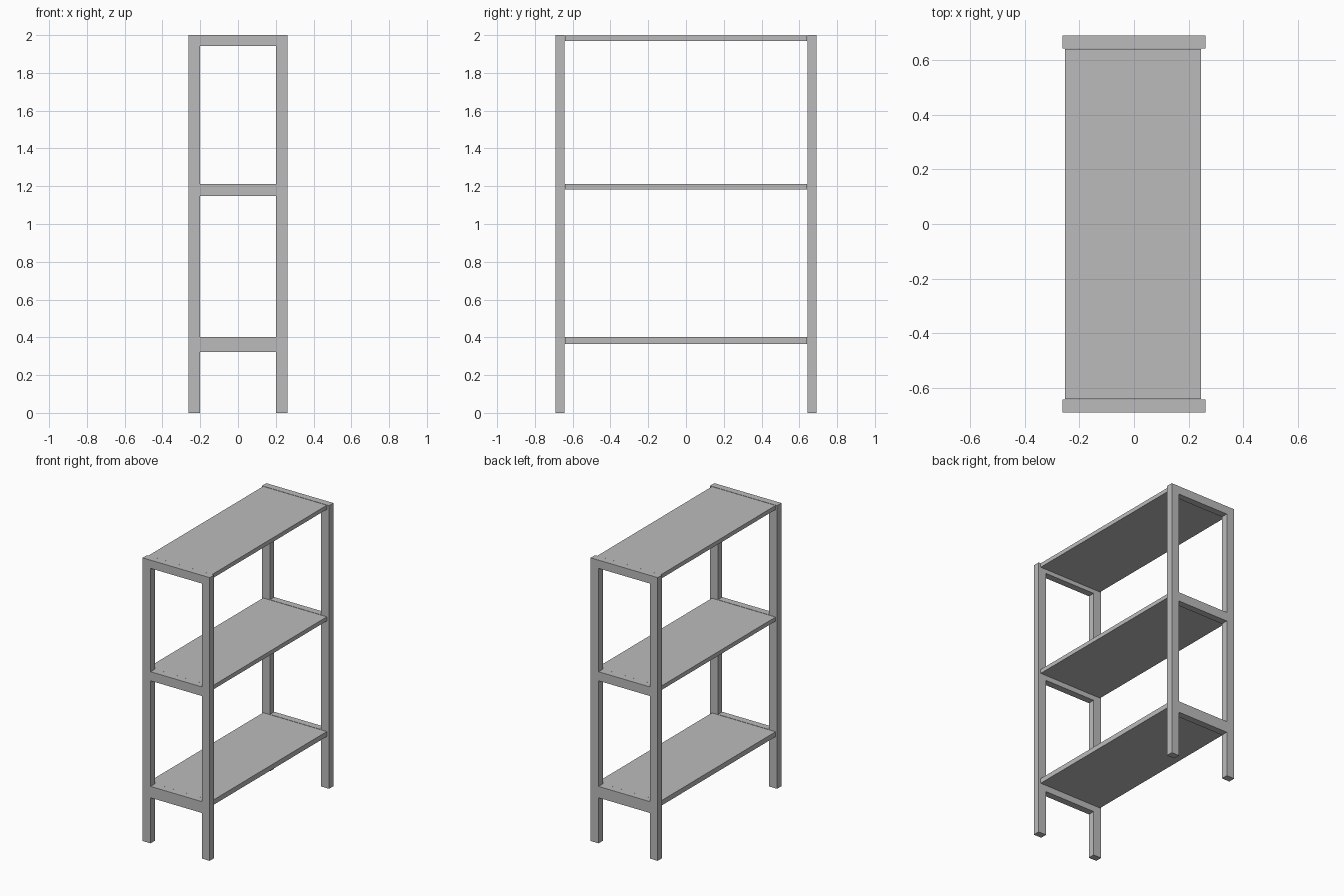
import bpy

# Remove the default object
default = bpy.data.objects.get("Cube")
if default:
    bpy.data.objects.remove(default, do_unlink=True)

# Single plain grey finish
GREY = (0.5, 0.5, 0.5, 1.0)
grey = bpy.data.materials.new("plain grey")
grey.use_nodes = True
grey.diffuse_color = GREY
grey.node_tree.nodes["Principled BSDF"].inputs["Base Color"].default_value = GREY


def box(name, low, high):
    """Flat-sided box between two opposite corners."""
    bpy.ops.mesh.primitive_cube_add(
        size=1, location=[(a + b) / 2 for a, b in zip(low, high)])
    obj = bpy.context.object
    obj.name = name
    obj.scale = [b - a for a, b in zip(low, high)]
    bpy.ops.object.transform_apply(location=False, rotation=False, scale=True)
    obj.data.materials.append(grey)
    return obj


HEIGHT = 2.0
OUTER_X, INNER_X = 0.262, 0.2      # post width range
OUTER_Y, INNER_Y = 0.69, 0.642     # end frame depth range

# Level name, top height, rail height, shelf thickness
LEVELS = [
    ("lower", 0.402, 0.08, 0.036),
    ("middle", 1.212, 0.064, 0.03),
    ("upper", HEIGHT, 0.058, 0.03),
]

# Two end frames: a pair of posts joined by a rail at each level
for end, sy in (("front", -1), ("back", 1)):
    y0, y1 = sorted((sy * INNER_Y, sy * OUTER_Y))
    for side, sx in (("right", -1), ("left", 1)):
        x0, x1 = sorted((sx * INNER_X, sx * OUTER_X))
        box(f"{end}_{side}_post", (x0, y0, 0), (x1, y1, HEIGHT))
    for level, top, rail, _ in LEVELS:
        box(f"{end}_{level}_rail", (-INNER_X, y0, top - rail), (INNER_X, y1, top))

# Shelf boards spanning between the end frames
for level, top, _, thick in LEVELS:
    box(f"{level}_shelf", (-0.252, -0.64, top - thick), (0.246, 0.64, top - 0.001))
